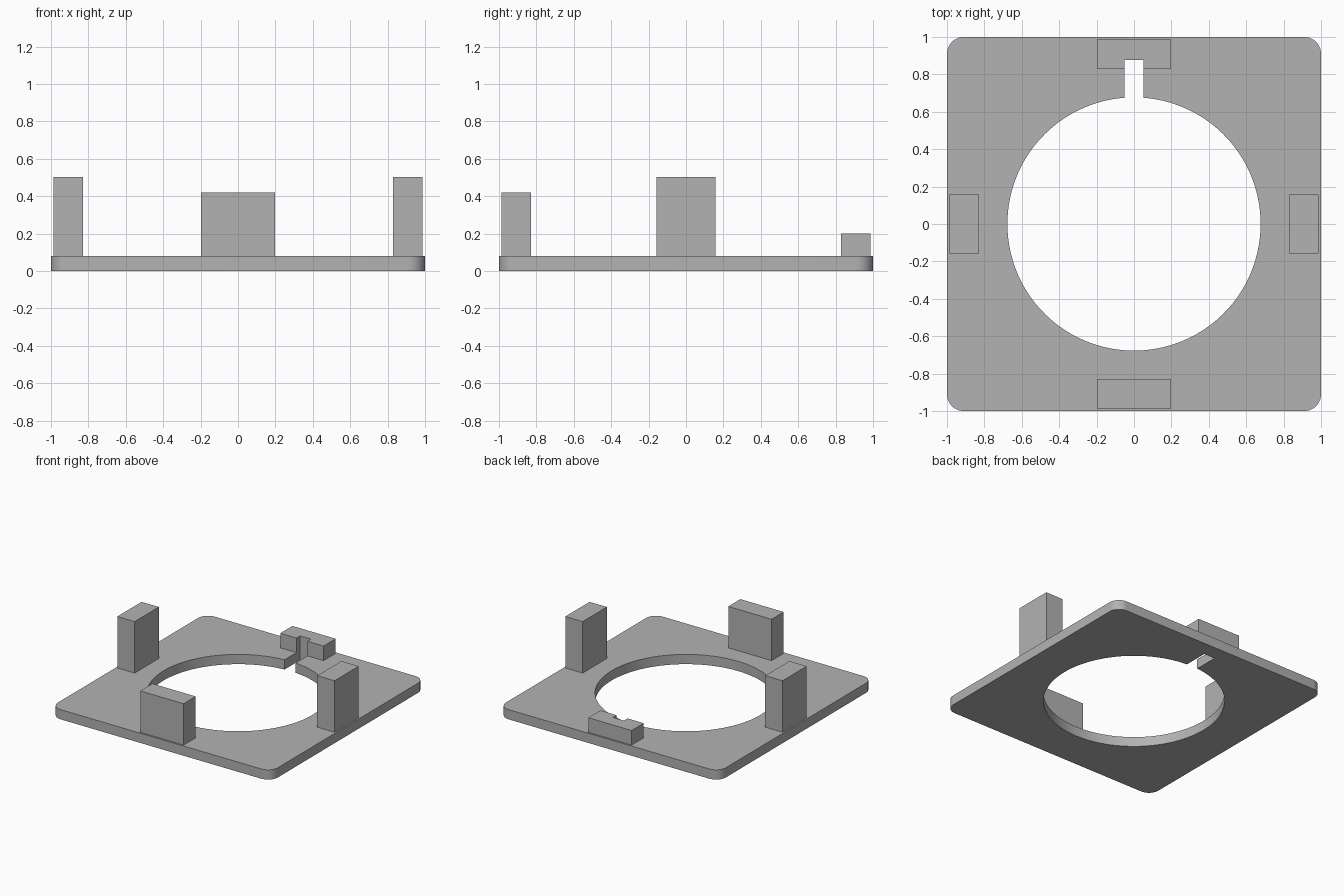
import bpy
import bmesh
from math import sin, cos, pi, asin, radians

cube = bpy.data.objects.get("Cube")
if cube:
    bpy.data.objects.remove(cube, do_unlink=True)

grey = bpy.data.materials.new("plain grey")
grey.use_nodes = True
colour = (0.45, 0.45, 0.45, 1)
grey.diffuse_color = colour
grey.node_tree.nodes["Principled BSDF"].inputs["Base Color"].default_value = colour

THICK = 0.08         # plate thickness
CORNER = 0.09        # plate corner radius
HOLE = 0.677         # round opening radius
SLOT = 0.05          # slot half width
SLOT_END = 0.877     # slot depth in y
INNER, OUTER = 0.83, 0.987   # radial extent of the posts


def arc(cx, cy, r, start, end, steps):
    return [(cx + r * cos(start + (end - start) * i / steps),
             cy + r * sin(start + (end - start) * i / steps))
            for i in range(steps + 1)]


def prism(name, loops, z0, z1, smooth=False):
    """Fill the closed outlines (later ones are holes) and extrude upward."""
    bm = bmesh.new()
    edges = []
    for loop in loops:
        verts = [bm.verts.new((x, y, z0)) for x, y in loop]
        edges += [bm.edges.new((v, verts[i - 1])) for i, v in enumerate(verts)]
    bmesh.ops.triangle_fill(bm, edges=edges, use_beauty=True)
    ext = bmesh.ops.extrude_face_region(bm, geom=bm.faces[:])
    top = [g for g in ext["geom"] if isinstance(g, bmesh.types.BMVert)]
    bmesh.ops.translate(bm, verts=top, vec=(0, 0, z1 - z0))
    bmesh.ops.recalc_face_normals(bm, faces=bm.faces[:])
    mesh = bpy.data.meshes.new(name)
    bm.to_mesh(mesh)
    bm.free()
    mesh.materials.append(grey)
    obj = bpy.data.objects.new(name, mesh)
    bpy.context.collection.objects.link(obj)
    if smooth:
        bpy.ops.object.select_all(action='DESELECT')
        obj.select_set(True)
        bpy.context.view_layer.objects.active = obj
        bpy.ops.object.shade_smooth_by_angle(angle=radians(30))
    return obj


def rect(x0, x1, y0, y1):
    return [(x0, y0), (x1, y0), (x1, y1), (x0, y1)]


# Rounded square plate with a round opening and a keyway slot at the back
outline = []
c = 1 - CORNER
for k, (sx, sy) in enumerate([(1, 1), (-1, 1), (-1, -1), (1, -1)]):
    outline += arc(sx * c, sy * c, CORNER, k * pi / 2, (k + 1) * pi / 2, 10)
gap = asin(SLOT / HOLE)
opening = arc(0, 0, HOLE, pi / 2 + gap, pi * 2.5 - gap, 96)
opening += [(SLOT, SLOT_END), (-SLOT, SLOT_END)]
prism("base_plate", [outline, opening], 0, THICK, smooth=True)

# Tall side posts
for name, side in (("left_post", 1), ("right_post", -1)):
    xs = sorted((side * INNER, side * OUTER))
    prism(name, [rect(*xs, -0.157, 0.157)], THICK, 0.503)

# Wide front post
prism("front_post", [rect(-0.197, 0.197, -OUTER, -INNER)], THICK, 0.42)

# Low back block, notched by the slot
W = 0.197
notched = [(-W, INNER), (-SLOT, INNER), (-SLOT, SLOT_END), (SLOT, SLOT_END),
           (SLOT, INNER), (W, INNER), (W, OUTER), (-W, OUTER)]
prism("back_block", [notched], THICK, 0.2)
